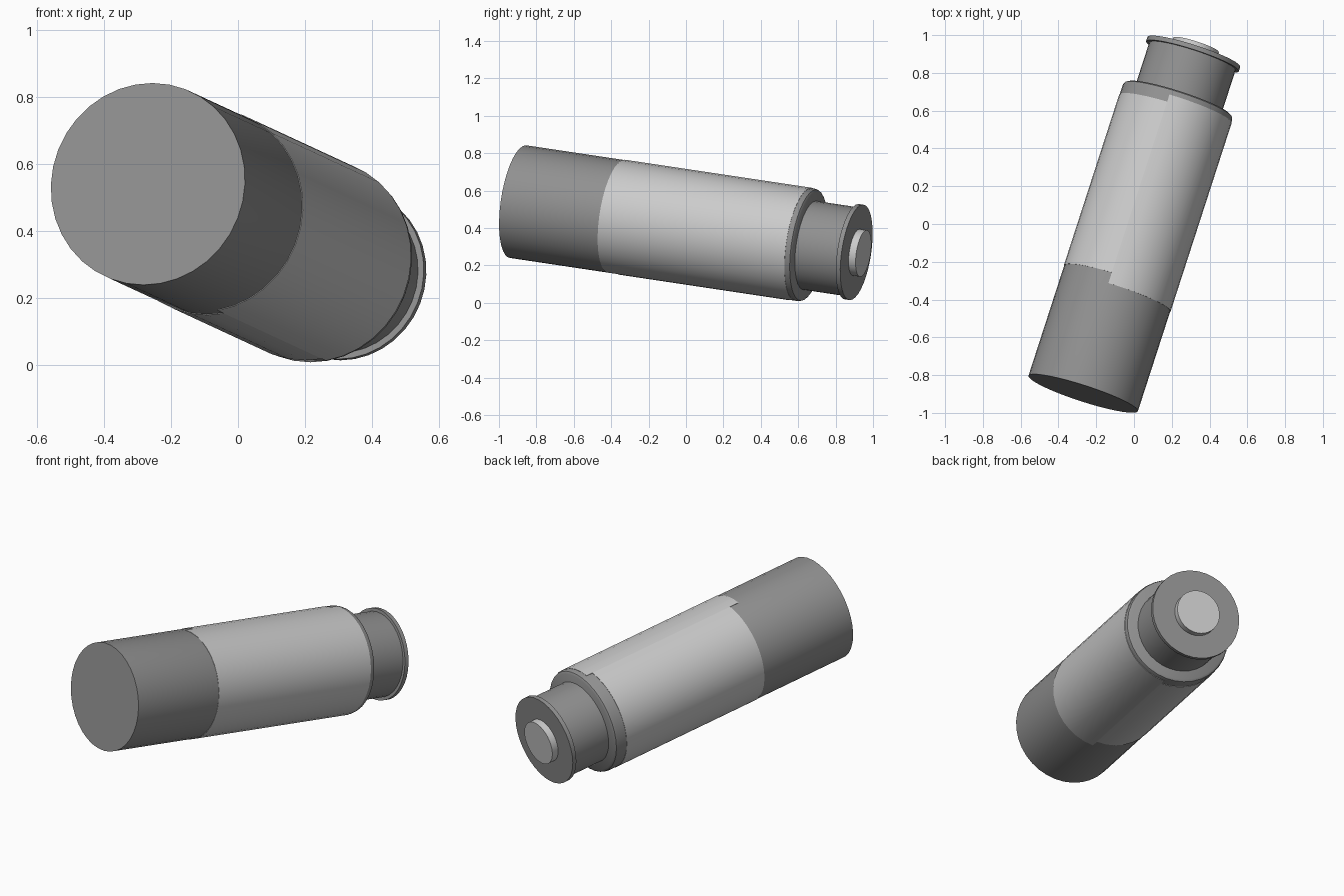
import bpy, bmesh, math
from mathutils import Vector, Matrix

if "Cube" in bpy.data.objects:
    bpy.data.objects.remove(bpy.data.objects["Cube"])

SEG = 36

# Tilted frame: local z runs along the canister from base to contact
d = Vector((0.324, 1.0, -0.15)).normalized()
ex = -Vector((d.y, -d.x, 0)).normalized()
ey = d.cross(ex)
FRAME = Matrix.Translation((-0.269, -0.897, 0.541)) @ Matrix((ex, ey, d)).transposed().to_4x4()

dark = bpy.data.materials.new("dark_grey")
dark.diffuse_color = (0.28, 0.28, 0.28, 1)
dark.use_nodes = True
dark.node_tree.nodes["Principled BSDF"].inputs["Base Color"].default_value = dark.diffuse_color


def finish(name, bm, mat=None):
    bmesh.ops.remove_doubles(bm, verts=bm.verts, dist=1e-5)
    bmesh.ops.recalc_face_normals(bm, faces=bm.faces)
    me = bpy.data.meshes.new(name)
    bm.to_mesh(me)
    bm.free()
    ob = bpy.data.objects.new(name, me)
    bpy.context.collection.objects.link(ob)
    ob.matrix_world = FRAME
    if mat:
        me.materials.append(mat)
    bpy.ops.object.select_all(action='DESELECT')
    ob.select_set(True)
    bpy.context.view_layer.objects.active = ob
    bpy.ops.object.shade_smooth_by_angle(angle=math.radians(35))
    return ob


def sweep(profile, start, end, steps, closed=False):
    """Revolve a (radius, height) profile between two angles in degrees."""
    bm = bmesh.new()
    rows = []
    for i in range(steps + 1):
        a = math.radians(start + (end - start) * i / steps)
        rows.append([bm.verts.new((r * math.cos(a), r * math.sin(a), z)) for r, z in profile])
    n = len(profile)
    for a, b in zip(rows, rows[1:]):
        for j in range(n if closed else n - 1):
            k = (j + 1) % n
            bm.faces.new((a[j], b[j], b[k], a[k]))
    if closed:
        bm.faces.new(rows[0])
        bm.faces.new(rows[-1])
    return bm


def lathe(name, profile, mat=None):
    bm = sweep(profile, 0, 360, SEG)
    bmesh.ops.remove_doubles(bm, verts=bm.verts, dist=1e-5)
    bmesh.ops.holes_fill(bm, edges=[e for e in bm.edges if e.is_boundary], sides=0)
    return finish(name, bm, mat)


# Canister body with rounded shoulder
lathe("body", [(0.3045, 0), (0.3045, 1.635), (0.300, 1.648), (0.288, 1.656)], dark)

# Neck and thin end flange
lathe("neck", [(0.24, 1.65), (0.24, 1.90)], dark)
lathe("flange", [(0.258, 1.895), (0.258, 1.92)], dark)

# Contact button
lathe("contact", [(0.126, 1.915), (0.126, 1.96)])

# Outer sleeve: two half shells of different length, giving the stepped seam
for name, start, lo, hi in (("sleeve_short", -100, 0.62, 1.58), ("sleeve_long", 80, 0.56, 1.62)):
    ring = [(0.302, lo), (0.3065, lo), (0.3065, hi), (0.302, hi)]
    finish(name, sweep(ring, start, start + 180, SEG // 2, closed=True))
